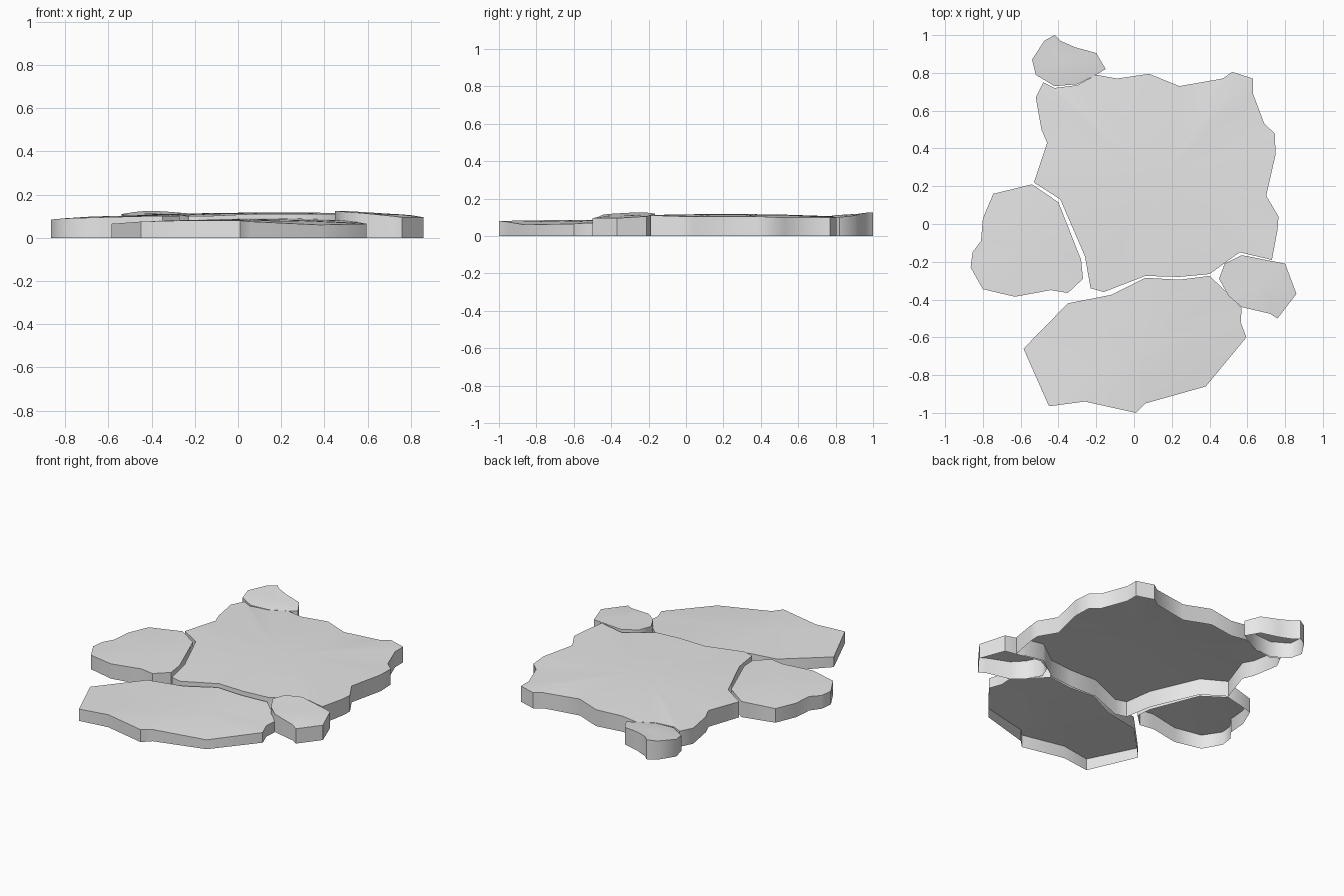
import bpy
import bmesh
import math
from mathutils import Vector

cube = bpy.data.objects.get("Cube")
if cube:
    bpy.data.objects.remove(cube, do_unlink=True)

# One plain grey stone material
STONE = (0.8, 0.8, 0.8, 1.0)
stone_material = bpy.data.materials.new("pale_grey_stone")
stone_material.use_nodes = True
stone_material.diffuse_color = STONE
shader = stone_material.node_tree.nodes["Principled BSDF"]
shader.inputs["Base Color"].default_value = STONE
shader.inputs["Roughness"].default_value = 0.8


def make_slab(name, rim, crown):
    """Open-bottomed slab: clockwise rim of (x, y, height), crown point inside."""
    bm = bmesh.new()
    centre_point = Vector(crown)
    top = [bm.verts.new(point) for point in rim]
    bottom = [bm.verts.new((x, y, 0)) for x, y, height in rim]

    # Inner ring gives the walking surface a gentle swell
    ring = []
    for vert in top:
        point = vert.co.lerp(centre_point, 0.5)
        point.z = vert.co.z + (centre_point.z - vert.co.z) * 0.7
        ring.append(bm.verts.new(point))
    centre = bm.verts.new(centre_point)

    count = len(rim)
    for i in range(count):
        j = (i + 1) % count
        bm.faces.new((top[i], top[j], bottom[j], bottom[i]))
        bm.faces.new((top[j], top[i], ring[i], ring[j]))
        bm.faces.new((ring[j], ring[i], centre))

    mesh = bpy.data.meshes.new(name)
    bm.to_mesh(mesh)
    bm.free()
    mesh.materials.append(stone_material)
    slab = bpy.data.objects.new(name, mesh)
    bpy.context.collection.objects.link(slab)

    # Soft faces with a crisp rim
    bpy.ops.object.select_all(action="DESELECT")
    slab.select_set(True)
    bpy.context.view_layer.objects.active = slab
    bpy.ops.object.shade_smooth_by_angle(angle=math.radians(50))
    return slab


# Large middle slab
make_slab("large_paving_slab", [
    (-.48, .75, .1), (-.42, .72, .1), (-.3, .735, .1), (-.2, .79, .1),
    (-.09, .77, .1), (.08, .795, .105), (.24, .73, .105), (.47, .77, .1),
    (.52, .805, .1), (.63, .77, .1), (.63, .69, .1), (.69, .53, .1),
    (.745, .48, .1), (.75, .37, .105), (.7, .15, .105), (.765, .04, .105),
    (.76, -.03, .105), (.73, -.19, .11), (.56, -.15, .11), (.49, -.2, .11),
    (.4, -.265, .11), (.24, -.28, .11), (.06, -.275, .11), (-.16, -.36, .1),
    (-.23, -.34, .1), (-.26, -.17, .105), (-.39, .13, .105), (-.53, .22, .1),
    (-.46, .43, .105), (-.49, .5, .1), (-.52, .67, .1),
], (.15, .25, .118))

# Wide front slab
make_slab("front_paving_slab", [
    (.06, -.285, .09), (.24, -.295, .09), (.4, -.275, .085), (.49, -.36, .08),
    (.57, -.445, .07), (.565, -.52, .07), (.595, -.6, .065), (.38, -.86, .06),
    (.06, -.95, .075), (.01, -1, .08), (-.26, -.94, .08), (-.45, -.965, .075),
    (-.585, -.66, .065), (-.35, -.42, .08), (-.12, -.375, .085),
], (.02, -.65, .085))

# Medium slab on the -x side
make_slab("right_paving_slab", [
    (-.54, .21, .1), (-.4, .115, .105), (-.28, -.19, .105), (-.27, -.29, .1),
    (-.35, -.365, .1), (-.44, -.35, .1), (-.63, -.385, .095),
    (-.8, -.345, .09), (-.865, -.23, .085), (-.855, -.15, .085),
    (-.81, -.09, .09), (-.8, .03, .09), (-.745, .16, .09),
], (-.55, -.1, .102))

# Small stone on the +x side
make_slab("left_small_stone", [
    (.57, -.165, .12), (.8, -.21, .105), (.86, -.37, .095), (.76, -.5, .095),
    (.72, -.475, .1), (.57, -.44, .115), (.5, -.38, .12), (.45, -.29, .125),
    (.48, -.21, .125),
], (.65, -.32, .113))

# Small stone at the back
make_slab("back_small_stone", [
    (-.42, 1, .125), (-.39, .97, .125), (-.31, .935, .12), (-.2, .905, .11),
    (-.15, .82, .1), (-.21, .785, .1), (-.3, .74, .1), (-.42, .73, .1),
    (-.52, .79, .1), (-.54, .87, .11), (-.475, .97, .12),
], (-.36, .86, .115))
